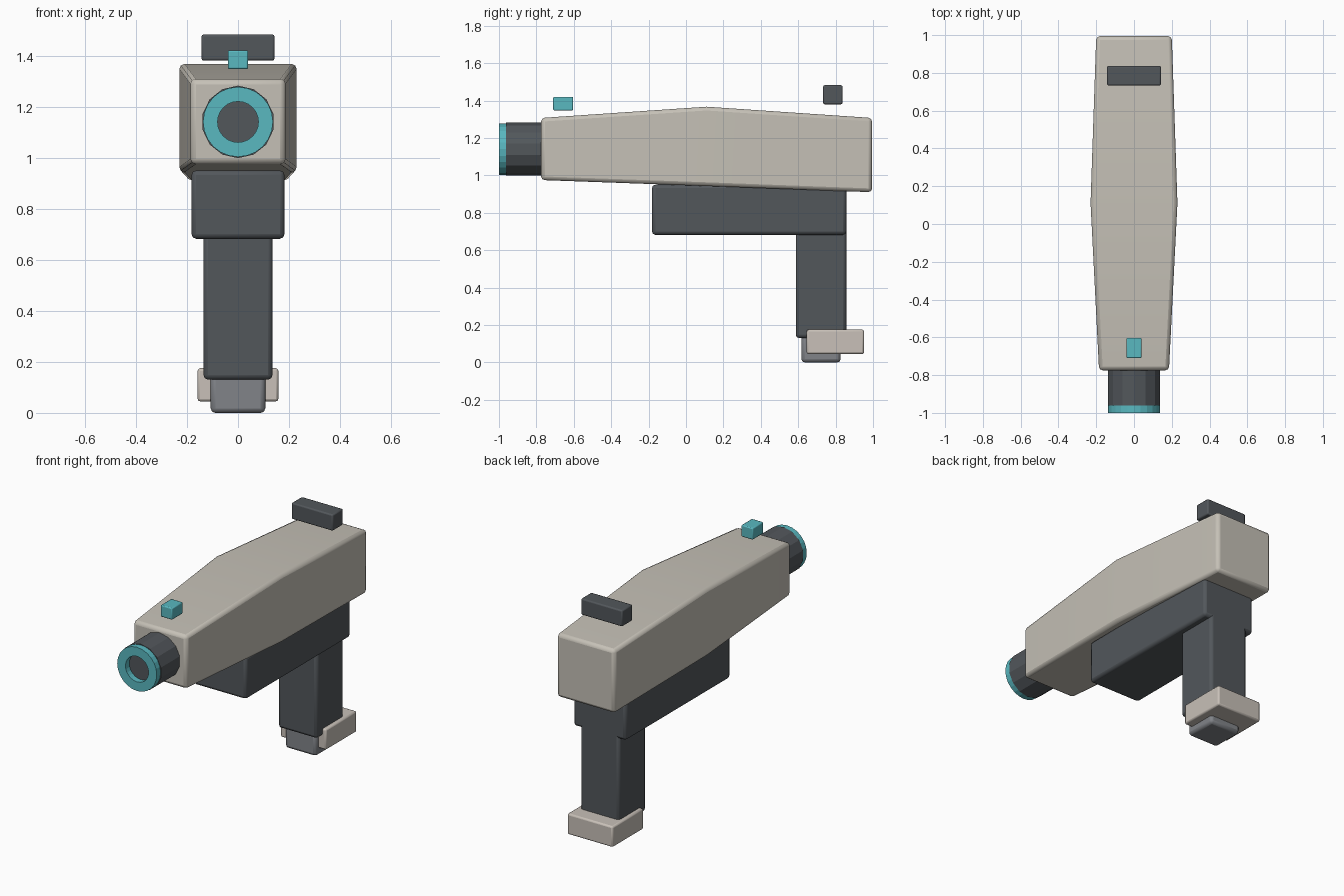
import bpy, bmesh, math
from mathutils import Matrix

if "Cube" in bpy.data.objects:
    bpy.data.objects.remove(bpy.data.objects["Cube"])


def material(name, rgb):
    m = bpy.data.materials.new(name)
    m.diffuse_color = (*rgb, 1)
    m.use_nodes = True
    m.node_tree.nodes["Principled BSDF"].inputs["Base Color"].default_value = m.diffuse_color
    return m


BEIGE = material("beige_shell", (0.56, 0.53, 0.47))
PAD = material("pale_pad", (0.58, 0.53, 0.48))
DARK = material("dark_grey", (0.085, 0.095, 0.105))
GREY = material("mid_grey", (0.22, 0.23, 0.25))
TEAL = material("teal", (0.10, 0.48, 0.53))


def finish(bm, name, mat, bevel=0, angle=35):
    bmesh.ops.recalc_face_normals(bm, faces=bm.faces)
    me = bpy.data.meshes.new(name)
    bm.to_mesh(me)
    bm.free()
    ob = bpy.data.objects.new(name, me)
    bpy.context.collection.objects.link(ob)
    me.materials.append(mat)
    if bevel:
        b = ob.modifiers.new("bevel", 'BEVEL')
        b.width, b.segments = bevel, 2
        b.limit_method, b.angle_limit = 'ANGLE', math.radians(30)
        bpy.ops.object.select_all(action='DESELECT')
        bpy.context.view_layer.objects.active = ob
        ob.select_set(True)
        bpy.ops.object.shade_smooth_by_angle(angle=math.radians(angle))
    return ob


def loft(bm, rings, caps=True):
    loops = [[bm.verts.new(p) for p in r] for r in rings]
    n = len(loops[0])
    pairs = list(zip(loops, loops[1:]))
    if not caps:
        pairs.append((loops[-1], loops[0]))
    for a, b in pairs:
        for i in range(n):
            j = (i + 1) % n
            bm.faces.new((a[i], a[j], b[j], b[i]))
    if caps:
        bm.faces.new(loops[0])
        bm.faces.new(loops[-1])


def box(name, mat, half_x, y0, y1, z0, z1, bevel):
    bm = bmesh.new()
    bmesh.ops.create_cube(bm, size=1)
    bmesh.ops.transform(bm, verts=bm.verts, matrix=
                        Matrix.Translation((0, (y0 + y1) / 2, (z0 + z1) / 2))
                        @ Matrix.Diagonal((2 * half_x, y1 - y0, z1 - z0, 1)))
    return finish(bm, name, mat, bevel)


def circle(r, y, n, z=1.14):
    return [(r * math.sin(2 * math.pi * i / n), y,
             z + r * math.cos(2 * math.pi * i / n)) for i in range(n)]


# Main shell: widest and tallest near the middle
bm = bmesh.new()
loft(bm, [[(-w, y, lo), (w, y, lo), (w, y, hi), (-w, y, hi)]
          for y, w, lo, hi in ((-0.775, 0.185, 0.975, 1.307),
                               (0.11, 0.23, 0.943, 1.367),
                               (0.995, 0.20, 0.91, 1.307))])
finish(bm, "main_shell", BEIGE, 0.02)

# Barrel
bm = bmesh.new()
loft(bm, [circle(0.142, -0.962, 14), circle(0.142, -0.74, 14)])
finish(bm, "barrel", DARK)

# Muzzle ring with open centre
bm = bmesh.new()
loft(bm, [circle(0.137, -1.0, 24), circle(0.137, -0.96, 24),
          circle(0.08, -0.96, 24), circle(0.08, -1.0, 24)], caps=False)
finish(bm, "muzzle_ring", TEAL)

# Lower housing, grip and grip base
box("lower_housing", DARK, 0.182, -0.182, 0.857, 0.682, 0.95, 0.018)
box("grip", DARK, 0.135, 0.587, 0.857, 0.13, 0.72, 0.018)
box("grip_insert", GREY, 0.107, 0.617, 0.827, 0.0, 0.16, 0.018)
box("grip_pad", PAD, 0.158, 0.645, 0.952, 0.045, 0.175, 0.01)

# Sights
box("rear_sight", DARK, 0.143, 0.733, 0.837, 1.38, 1.482, 0.008)
box("front_sight", TEAL, 0.04, -0.71, -0.603, 1.347, 1.42, 0.006)
